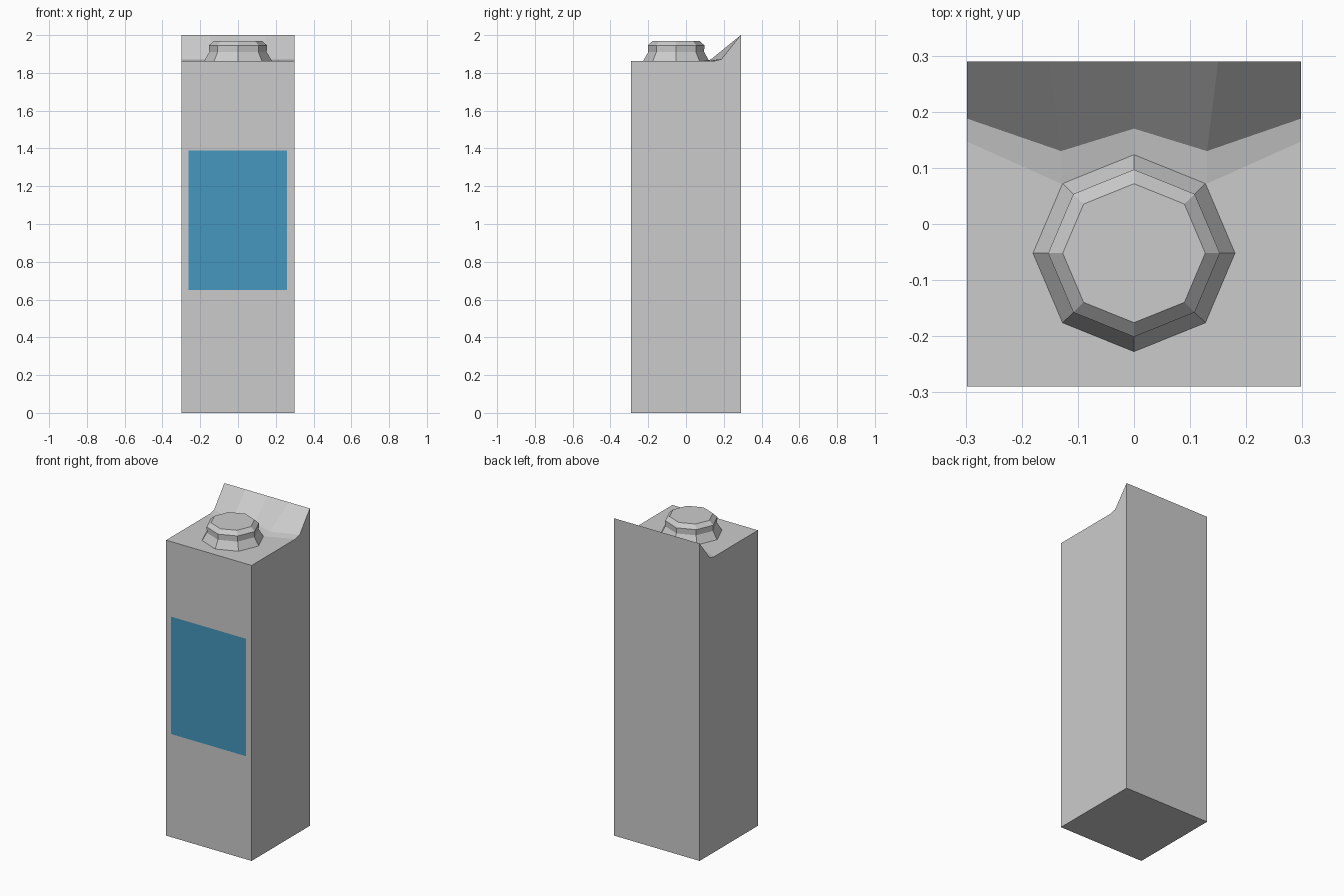
import bpy, bmesh, math

if "Cube" in bpy.data.objects:
    bpy.data.objects.remove(bpy.data.objects["Cube"])

W, D, H, Z = 0.298, 0.29, 2.0, 1.862   # half width, half depth, rear height, shoulder height
CAP_Y = -0.052


def make_object(name, bm):
    bmesh.ops.recalc_face_normals(bm, faces=bm.faces)
    mesh = bpy.data.meshes.new(name)
    bm.to_mesh(mesh)
    bm.free()
    obj = bpy.data.objects.new(name, mesh)
    bpy.context.collection.objects.link(obj)
    return obj


# Carton body: flat shoulder, shallow crease strip, rear slope rising to the back edge
def row(half):
    pts = [(-x, y, z) for x, y, z in reversed(half[1:])] + half
    return [bm.verts.new(p) for p in pts]


bm = bmesh.new()
front_low = row([(0, -D, 0), (W, -D, 0)])
back_low = row([(0, D, 0), (W, D, 0)])
front_top = row([(0, -D, Z), (W, -D, Z)])
crease = row([(0, 0.123, Z), (0.13, 0.072, Z), (W, 0.147, Z)])
fold = row([(0, 0.17, 1.872), (0.13, 0.13, 1.87), (W, 0.188, 1.872)])
back_top = row([(0, D, H), (0.15, D, H), (W, D, H)])

bm.faces.new(front_low + back_low[::-1])
bm.faces.new(front_low + front_top[::-1])
bm.faces.new(back_low + back_top[::-1])
bm.faces.new(front_top + crease[::-1])
for a, b in ((crease, fold), (fold, back_top)):
    for i in range(4):
        bm.faces.new((a[i], a[i + 1], b[i + 1], b[i]))
for e in (0, -1):
    bm.faces.new([r[e] for r in (front_low, back_low, back_top, fold, crease, front_top)])
make_object("carton_body", bm)

# Eight-sided screw cap: flared foot, straight wall, chamfered rim
bm = bmesh.new()
profile = [(0.18, Z), (0.152, 1.91), (0.153, 1.946), (0.127, 1.97)]
rings = []
for r, z in profile:
    rings.append([bm.verts.new((r * math.cos(i * math.pi / 4),
                                CAP_Y + 0.975 * r * math.sin(i * math.pi / 4), z))
                  for i in range(8)])
for a, b in zip(rings, rings[1:]):
    for i in range(8):
        j = (i + 1) % 8
        bm.faces.new((a[i], a[j], b[j], b[i]))
bm.faces.new(rings[-1])
make_object("screw_cap", bm)

# Blue panel on the front face
bm = bmesh.new()
y = -D - 0.001
bm.faces.new([bm.verts.new(p) for p in
              ((-0.263, y, 0.65), (0.26, y, 0.65), (0.26, y, 1.39), (-0.263, y, 1.39))])
panel = make_object("front_label", bm)
for f in panel.data.polygons:
    if f.normal.y > 0:
        f.flip()
blue = bpy.data.materials.new("label_blue")
blue.diffuse_color = (0.06, 0.31, 0.52, 1)
blue.use_nodes = True
blue.node_tree.nodes["Principled BSDF"].inputs["Base Color"].default_value = blue.diffuse_color
panel.data.materials.append(blue)
